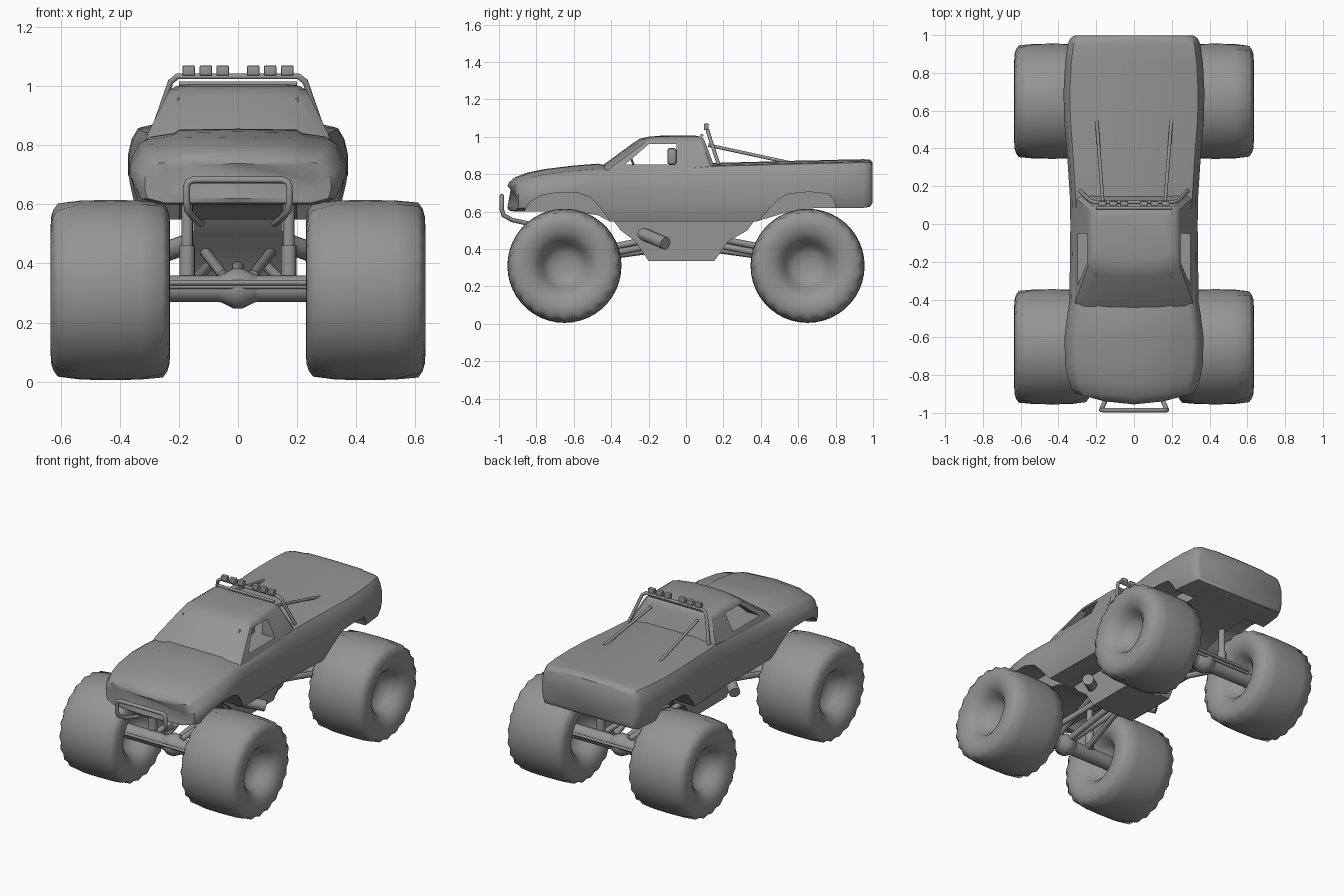
import bpy, bmesh, math
from mathutils import Vector

cube = bpy.data.objects.get("Cube")
if cube:
    bpy.data.objects.remove(cube, do_unlink=True)

grey = bpy.data.materials.new("plain_grey")
grey.use_nodes = True
grey.diffuse_color = (0.3, 0.3, 0.3, 1)
grey.node_tree.nodes["Principled BSDF"].inputs["Base Color"].default_value = (0.3, 0.3, 0.3, 1)


def add(name, bm, angle=35):
    bmesh.ops.recalc_face_normals(bm, faces=bm.faces)
    me = bpy.data.meshes.new(name)
    bm.to_mesh(me)
    bm.free()
    ob = bpy.data.objects.new(name, me)
    bpy.context.collection.objects.link(ob)
    me.materials.append(grey)
    smooth(ob, angle)
    return ob


def smooth(ob, angle):
    ob.data.shade_smooth()
    ob.data.set_sharp_from_angle(angle=math.radians(angle))


def loft(name, rings, angle=35):
    """Skin closed rings of equal length and cap both ends."""
    bm = bmesh.new()
    rows = [[bm.verts.new(p) for p in ring] for ring in rings]
    n = len(rows[0])
    for a, b in zip(rows, rows[1:]):
        for i in range(n):
            j = (i + 1) % n
            bm.faces.new((a[i], a[j], b[j], b[i]))
    bm.faces.new(rows[0])
    bm.faces.new(rows[-1])
    return add(name, bm, angle)


def prism(name, outline, x0, x1):
    """Extrude a (y, z) outline along x."""
    return loft(name, [[(x, y, z) for y, z in outline] for x in (x0, x1)])


def cut(ob, cutter, angle=35):
    mod = ob.modifiers.new("cut", "BOOLEAN")
    mod.object, mod.operation, mod.solver = cutter, "DIFFERENCE", "EXACT"
    bpy.context.view_layer.objects.active = ob
    bpy.ops.object.modifier_apply(modifier=mod.name)
    bpy.data.objects.remove(cutter, do_unlink=True)
    smooth(ob, angle)


def tube(name, points, r, sides=10):
    """Sweep a circle along a path, mitred at the bends."""
    pts = [Vector(p) for p in points]
    rings, side = [], None
    for i, p in enumerate(pts):
        d_in = (p - pts[i - 1]).normalized() if i else (pts[1] - p).normalized()
        d_out = (pts[i + 1] - p).normalized() if i + 1 < len(pts) else d_in
        t = (d_in + d_out).normalized()
        if side is None:
            side = t.orthogonal()
        side = (side - t * side.dot(t)).normalized()
        up = t.cross(side)
        rings.append([p + r * (math.cos(a) * side + math.sin(a) * up)
                      for a in (math.tau * k / sides for k in range(sides))])
    return loft(name, rings, 50)


def box(name, centre, size, bevel=0.008):
    bm = bmesh.new()
    bmesh.ops.create_cube(bm, size=1)
    for v in bm.verts:
        v.co = Vector(centre) + Vector(a * b for a, b in zip(v.co, size))
    bmesh.ops.bevel(bm, geom=bm.edges[:], offset=bevel, segments=2, affect="EDGES", profile=0.5)
    return add(name, bm)


def mirrored(points):
    """Complete a half section that runs from +x centre line to centre line."""
    return points + [(-x, y, z) for x, y, z in reversed(points) if x > 1e-6]


# Body shell: y, half width, top, shoulder drop, bottom, nose bow
stations = [
    (-.955, .27, .735, .02, .62, .05), (-.945, .315, .755, .025, .605, .05),
    (-.915, .335, .78, .03, .60, .05), (-.85, .35, .805, .035, .60, .03),
    (-.75, .365, .825, .04, .60, .01), (-.6, .368, .843, .04, .60, 0),
    (-.47, .352, .853, .04, .58, 0), (-.41, .342, .84, .025, .548, 0),
    (0, .337, .85, .02, .548, 0), (.15, .34, .857, .015, .548, 0),
    (.38, .355, .863, .015, .548, 0), (.55, .37, .868, .015, .60, 0),
    (.7, .373, .871, .015, .62, 0), (.85, .365, .875, .015, .62, 0),
    (.95, .352, .877, .015, .62, 0), (.983, .338, .874, .02, .625, 0),
    (.997, .315, .86, .02, .645, 0)]
rings = []
for y, w, top, d, low, bow in stations:
    base = .78 if y < -.8 else .94
    half = [(0, top + .003), (.56, top), (.62, top - .3 * d), (.84, top - .6 * d), (.91, top - d),
            (.965, top - d - .035), (1, low + .58 * (top - low)), (1, low + .3 * (top - low)),
            (.97, low + .1 * (top - low)), (base, low), (0, low)]
    rings.append(mirrored([(w * f, y + bow * f * f, z) for f, z in half]))
body = loft("body_shell", rings, 40)

# Wheel wells
front_arch = [(-.875, .5), (-.86, .61), (-.835, .65), (-.78, .685), (-.7, .7), (-.58, .7),
              (-.51, .675), (-.46, .62), (-.37, .5)]
rear_arch = [(.345, .5), (.45, .62), (.5, .67), (.55, .695), (.66, .705), (.76, .695),
             (.79, .66), (.805, .61), (.81, .5)]
for arch in (front_arch, rear_arch):
    for s in (-1, 1):
        cut(body, prism("well_cutter", arch, s * .2, s * .5), 40)

# Cab: height, front, rear, half width
cab_rings = []
for z, yf, yr, w in [(.815, -.48, .16, .312), (.84, -.455, .152, .305), (.965, -.285, .105, .243),
                     (.988, -.25, .095, .23), (1.0, -.2, .08, .21), (1.006, -.13, .05, .17)]:
    half = [(0, yf), (.5 * w, yf + .008), (.88 * w, yf + .032), (w, yf + .06),
            (w, yr - .02), (.94 * w, yr), (0, yr)]
    cab_rings.append(mirrored([(x, y, z) for x, y in half]))
cab = loft("cab", cab_rings, 30)
cut(cab, prism("interior_cutter", [(-.4, .852), (-.265, .96), (.06, .96), (.1, .852)], -.205, .205), 30)
cut(cab, prism("window_cutter", [(-.325, .852), (-.2, .96), (-.05, .96), (-.05, .852)], -.5, .5), 30)

# Seats and steering wheel
for s, label in ((1, "left"), (-1, "right")):
    box(f"seat_{label}", (s * .11, -.075, .895), (.11, .05, .09), .015)
tube("steering_wheel", [(.11 + .045 * math.cos(a), -.29 - .015 * math.sin(a), .875 + .04 * math.sin(a))
                        for a in (math.tau * k / 16 for k in range(17))], .006, 6)

# Belly box below the cab
belly = [(-.395, .56), (-.35, .5), (-.27, .44), (-.2, .335), (.15, .335), (.225, .44), (.33, .5), (.37, .56)]
prism("belly_box", belly, -.15, .15)

# Wheels: half profile as offset from tyre middle, radius
profile = [(.07, .02), (.075, .075), (.115, .115), (.16, .137), (.19, .175), (.202, .22),
           (.2, .25), (.193, .275), (.178, .296), (.1, .303)]
profile = profile + [(0, .305)] + [(-o, r) for o, r in reversed(profile)]


def wheel(name, cx, cy, seg=44):
    rings = []
    for o, r in profile:
        ring = []
        for k in range(seg):
            # tread lugs alternate along the shoulders
            odd = (k + (o > 0)) % 2
            notch = .011 if odd and abs(o) > .17 and r > .27 else 0
            a = math.tau * k / seg
            ring.append((cx + o * (1 - notch), cy + (r - notch) * math.cos(a), .31 + (r - notch) * math.sin(a)))
        rings.append(ring)
    loft(name, rings, 45)


for s, side in ((1, "left"), (-1, "right")):
    for e, end in ((-1, "front"), (1, "rear")):
        label = f"{end}_{side}"
        y = e * .65
        wheel(f"wheel_{label}", s * .432, y)
        # Suspension
        tube(f"shock_{label}", [(s * .172, y - e * .03, .33), (s * .172, y - e * .03, .68)], .02)
        tube(f"shock_foot_{label}", [(s * .172, y - e * .03, .33), (s * .172, y - e * .03, .46)], .027)
        tube(f"lower_link_{label}", [(s * .16, y, .33), (s * .07, e * .17, .42)], .018)
        tube(f"upper_link_{label}", [(s * .05, y, .36), (s * .12, e * .2, .45)], .018)
    # Exhaust
    tube(f"exhaust_{side}", [(s * .12, -.24, .485), (s * .27, -.11, .43)], .034, 14)
    # Roll bar braces
    tube(f"bed_brace_{side}", [(s * .165, .12, .955), (s * .198, .55, .862)], .009)

# Axles with differential and steering rods
for e, end in ((-1, "front"), (1, "rear")):
    y = e * .65
    tube(f"axle_{end}", [(-.38, y, .315), (.38, y, .315)], .045, 14)
    rings = []
    for x, r in ((-.1, .03), (-.05, .05), (-.015, .068), (.015, .068), (.05, .05), (.1, .03)):
        rings.append([(x, y + r * math.cos(a), .315 + r * math.sin(a))
                      for a in (math.tau * k / 16 for k in range(16))])
    loft(f"differential_{end}", rings)
    for z, off in ((.335, .075), (.322, .06)):
        tube(f"tie_rod_{end}", [(-.3, y + e * off, z), (.3, y + e * off, z)], .009, 8)
    tube(f"drive_shaft_{end}", [(0, y, .33), (0, e * .15, .4)], .02)

# Front guard hoop
hoop = [(.125, -.84, .535), (.15, -.93, .555), (.17, -.975, .58), (.174, -.985, .61),
        (.174, -.985, .66), (.168, -.985, .676), (.15, -.985, .683)]
tube("front_guard", hoop + [(-x, y, z) for x, y, z in reversed(hoop)], .012)

# Roll bar with lamps
bar = [(.285, .175, .85), (.238, .13, .985), (.228, .122, 1.015), (.205, .115, 1.033)]
tube("roll_bar", bar + [(-x, y, z) for x, y, z in reversed(bar)], .01)
tube("roll_bar_lower", [(-.2, .085, 1.008), (.2, .085, 1.008)], .008)
for x in (.052, .109, .167):
    for s in (-1, 1):
        box("roof_lamp", (s * x, .108, 1.053), (.042, .026, .034), .004)
